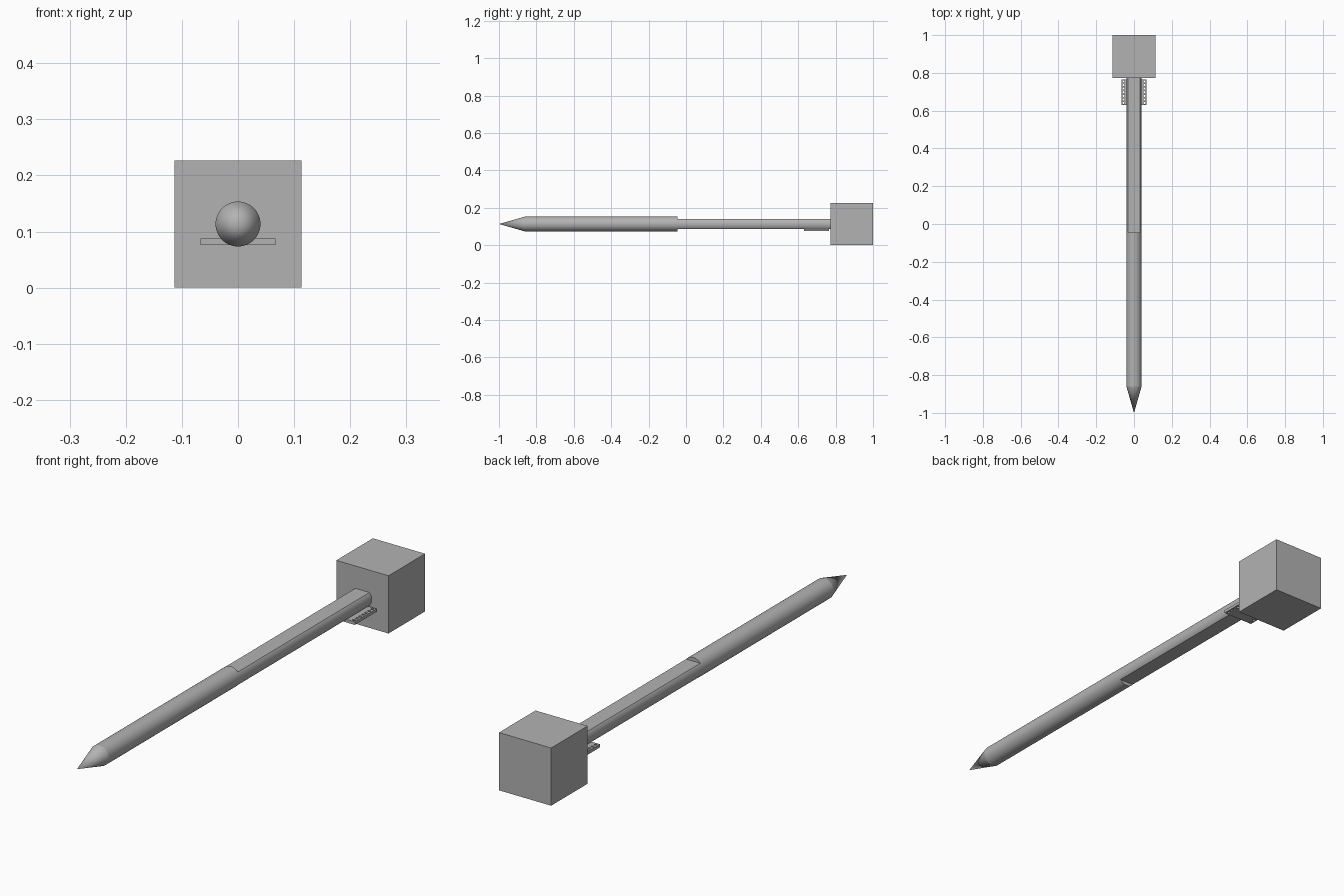
import bpy, bmesh, math
from mathutils import Matrix

cube = bpy.data.objects.get("Cube")
if cube:
    bpy.data.objects.remove(cube, do_unlink=True)

grey = bpy.data.materials.new("plain grey")
grey.use_nodes = True
grey.diffuse_color = (0.45, 0.45, 0.45, 1)
grey.node_tree.nodes["Principled BSDF"].inputs["Base Color"].default_value = grey.diffuse_color

AXIS_Z = 0.1135
RADIUS = 0.04
FLAT = 0.0255      # half thickness between the two flats
STEP_Y = -0.045    # where the round barrel meets the flattened shank
BOX_Y = 0.773


def finish(name, bm, smooth=False):
    bmesh.ops.recalc_face_normals(bm, faces=bm.faces)
    mesh = bpy.data.meshes.new(name)
    bm.to_mesh(mesh)
    bm.free()
    obj = bpy.data.objects.new(name, mesh)
    bpy.context.collection.objects.link(obj)
    mesh.materials.append(grey)
    if smooth:
        bpy.ops.object.select_all(action="DESELECT")
        obj.select_set(True)
        bpy.context.view_layer.objects.active = obj
        bpy.ops.object.shade_smooth_by_angle(angle=math.radians(12))
    return obj


def box(name, low, high):
    bm = bmesh.new()
    bmesh.ops.create_cube(bm, size=1)
    for v in bm.verts:
        v.co = [(a + b) / 2 + c * (b - a) for a, b, c in zip(low, high, v.co)]
    return finish(name, bm)


def cylinder(bm, y0, y1, r0, r1, sides=48):
    """Closed cylinder or cone along y."""
    place = Matrix.Translation((0, (y0 + y1) / 2, AXIS_Z)) @ Matrix.Rotation(-math.pi / 2, 4, "X")
    bmesh.ops.create_cone(bm, cap_ends=True, segments=sides, radius1=r0, radius2=r1,
                          depth=y1 - y0, matrix=place)


# Round barrel
bm = bmesh.new()
cylinder(bm, -0.86, STEP_Y, RADIUS, RADIUS)
finish("barrel", bm, True)

# Pointed tip
bm = bmesh.new()
cylinder(bm, -1, -0.86, 0, RADIUS)
finish("tip", bm, True)

# Shank, cut flat above and below
bm = bmesh.new()
cylinder(bm, STEP_Y, BOX_Y, RADIUS, RADIUS)
for side in (1, -1):
    cut = bmesh.ops.bisect_plane(bm, geom=bm.verts[:] + bm.edges[:] + bm.faces[:],
                                 plane_co=(0, 0, AXIS_Z + side * FLAT),
                                 plane_no=(0, 0, side), clear_outer=True)
    edges = [e for e in cut["geom_cut"] if isinstance(e, bmesh.types.BMEdge)]
    bmesh.ops.holes_fill(bm, edges=[e for e in bm.edges if e.is_boundary] or edges, sides=0)
finish("shank", bm, True)

# Square block at the back end
box("end_block", (-0.1135, BOX_Y, 0), (0.1135, 1, 0.227))

# Mounting plate under the shank, with a row of holes along each side
plate = box("mounting_plate", (-0.067, 0.63, 0.076), (0.067, 0.765, AXIS_Z - FLAT))
bm = bmesh.new()
for side in (1, -1):
    for i in range(7):
        bmesh.ops.create_cone(bm, cap_ends=True, segments=16, radius1=0.0055, radius2=0.0055, depth=0.1,
                              matrix=Matrix.Translation((side * 0.056, 0.6975 + (i - 3) * 0.0187, 0.08)))
holes = finish("hole_cutter", bm)
holes.hide_render = True
holes.hide_set(True)
cut = plate.modifiers.new("holes", "BOOLEAN")
cut.object = holes
cut.operation = "DIFFERENCE"
cut.solver = "EXACT"
